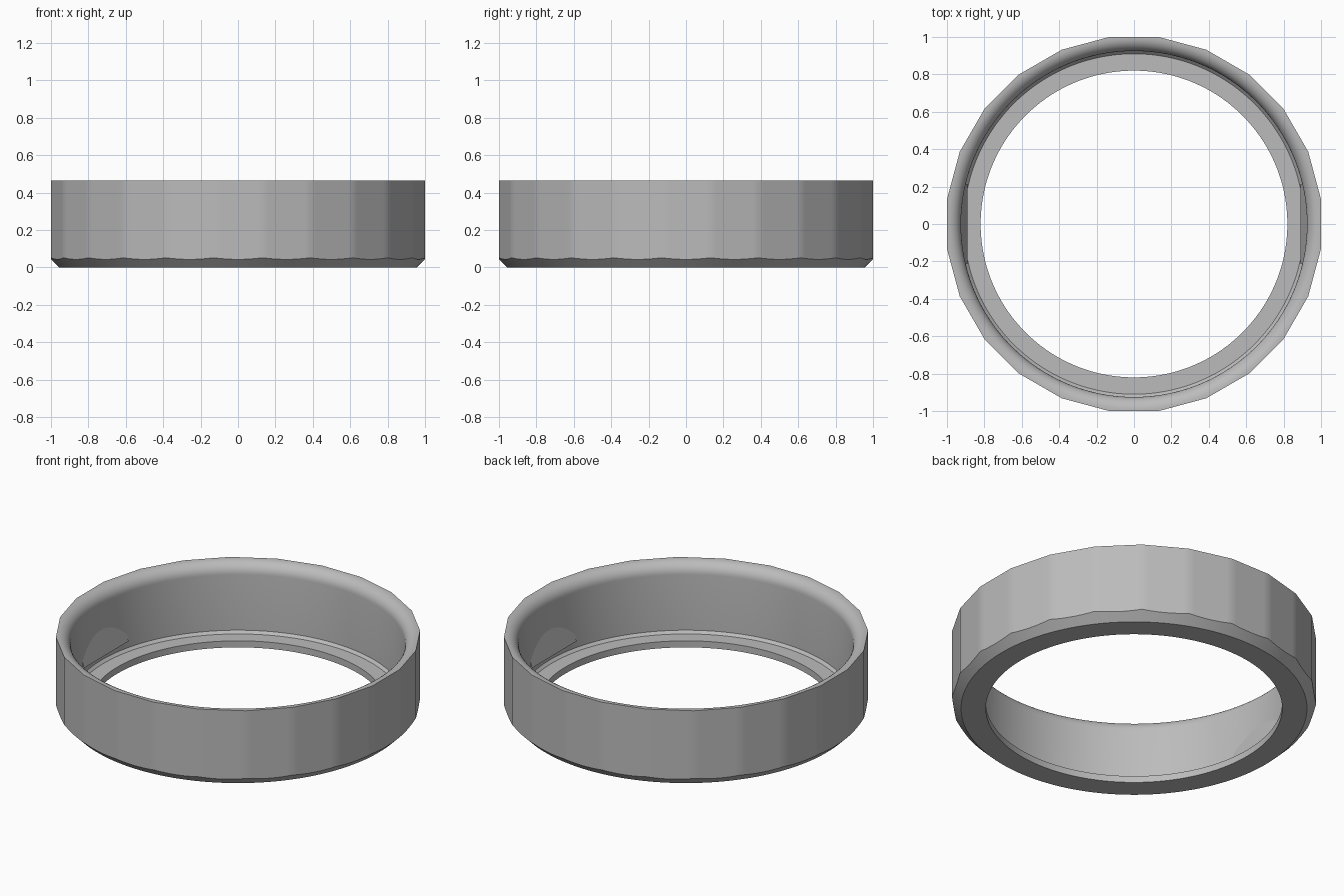
import bpy, bmesh, math

cube = bpy.data.objects.get("Cube")
if cube:
    bpy.data.objects.remove(cube, do_unlink=True)

grey = bpy.data.materials.new("plain_grey")
grey.use_nodes = True
colour = (0.5, 0.5, 0.5, 1)
grey.diffuse_color = colour
grey.node_tree.nodes["Principled BSDF"].inputs["Base Color"].default_value = colour

FLATS = 24           # sides of the outer wall
STEPS = FLATS * 8    # segments round the ring
HEIGHT = 0.465
BORE = 0.925
HOLE = 0.82
FOOT = 0.957         # radius of the underside
FILLET = 0.07


def finish(name, bm):
    bmesh.ops.recalc_face_normals(bm, faces=bm.faces)
    mesh = bpy.data.meshes.new(name)
    bm.to_mesh(mesh)
    bm.free()
    mesh.materials.append(grey)
    obj = bpy.data.objects.new(name, mesh)
    bpy.context.collection.objects.link(obj)
    return obj


def ring_section(angle):
    """Closed (radius, height) section; the outer wall follows the flats."""
    pitch = math.tau / FLATS
    offset = (angle + pitch / 2) % pitch - pitch / 2
    outer = 1 / math.cos(offset)
    points = [(HOLE, 0), (FOOT, 0), (outer, outer - FOOT), (outer, HEIGHT)]
    # rounded lip rolling into the bore
    for i in range(9):
        a = math.pi / 2 * (1 + i / 8)
        points.append((BORE + FILLET + FILLET * math.cos(a),
                       HEIGHT - FILLET + FILLET * math.sin(a)))
    # chamfered step and inner ledge
    points += [(BORE, 0.056), (BORE - 0.015, 0.04), (HOLE, 0.04)]
    return points


# Ring body
bm = bmesh.new()
loops = []
for s in range(STEPS):
    angle = math.tau * s / STEPS
    loops.append([bm.verts.new((r * math.cos(angle), r * math.sin(angle), z))
                  for r, z in ring_section(angle)])
for s in range(STEPS):
    a, b = loops[s], loops[(s + 1) % STEPS]
    for i in range(len(a)):
        j = (i + 1) % len(a)
        bm.faces.new((a[i], a[j], b[j], b[i]))
ring = finish("ring_body", bm)
bpy.context.view_layer.objects.active = ring
ring.select_set(True)
bpy.ops.object.shade_smooth_by_angle(angle=math.radians(30))
ring.select_set(False)

# Wedge catches inside the bore
wedge = [(0.89, 0.10), (0.927, 0.25), (0.95, 0.25), (0.95, 0.10)]
for name, side in (("left_catch", 1), ("right_catch", -1)):
    bm = bmesh.new()
    face = bm.faces.new([bm.verts.new((side * x, -0.215, z)) for x, z in wedge])
    moved = bmesh.ops.extrude_face_region(bm, geom=[face])["geom"]
    bmesh.ops.translate(bm, vec=(0, 0.43, 0),
                        verts=[v for v in moved if isinstance(v, bmesh.types.BMVert)])
    finish(name, bm)
